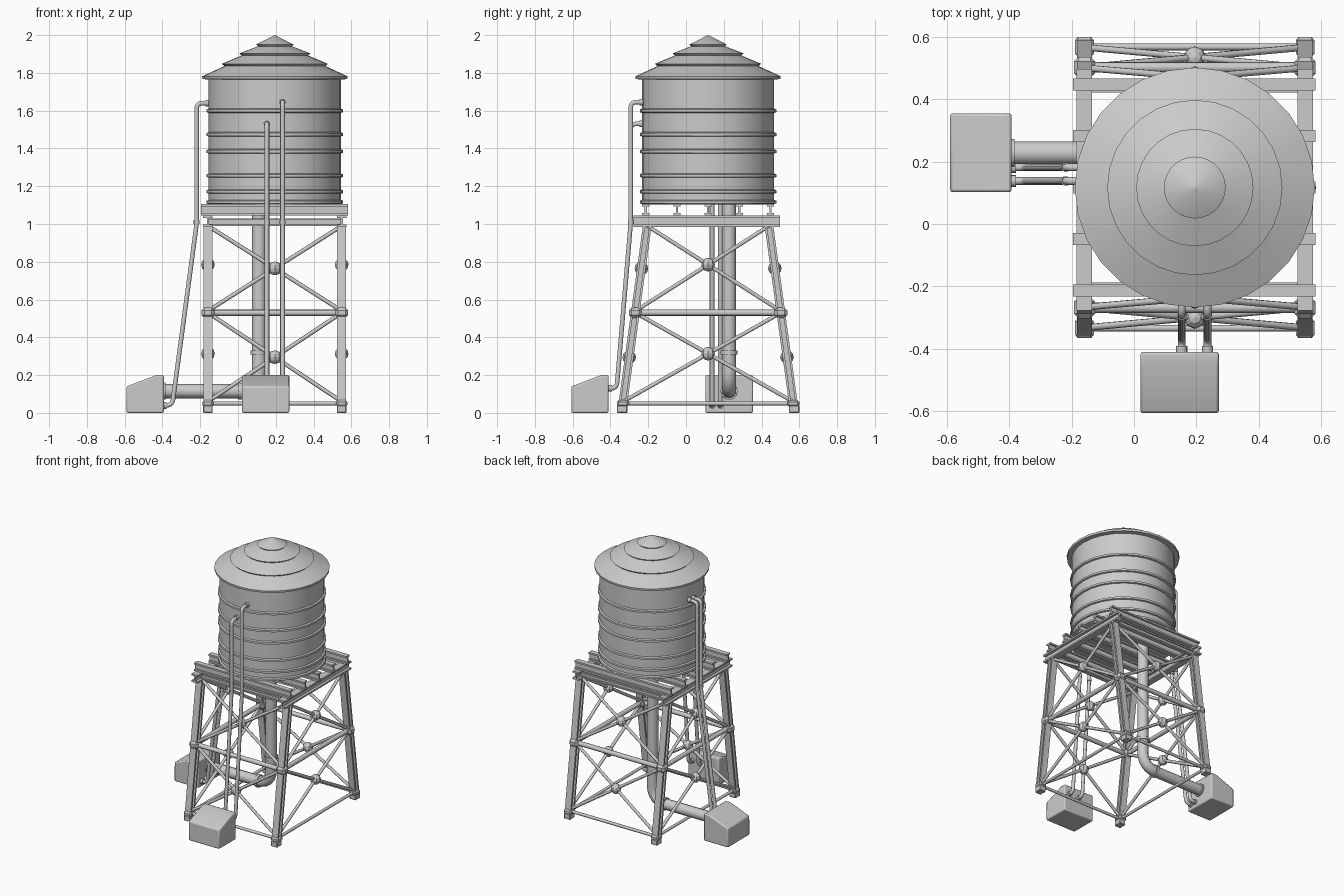
import bpy, bmesh, math
from mathutils import Vector as V

if "Cube" in bpy.data.objects:
    bpy.data.objects.remove(bpy.data.objects["Cube"])

CX, CY = 0.195, 0.117          # tower axis
LEG_X = 0.354                  # half spacing of legs in x


def smooth(ob, angle=35):
    bpy.ops.object.select_all(action='DESELECT')
    ob.select_set(True)
    bpy.context.view_layer.objects.active = ob
    bpy.ops.object.shade_smooth_by_angle(angle=math.radians(angle))
    return ob


def make(name, verts, faces):
    me = bpy.data.meshes.new(name)
    me.from_pydata(verts, [], faces)
    bm = bmesh.new()
    bm.from_mesh(me)
    bmesh.ops.recalc_face_normals(bm, faces=bm.faces)
    bm.to_mesh(me)
    bm.free()
    ob = bpy.data.objects.new(name, me)
    bpy.context.collection.objects.link(ob)
    return ob


def bevel(ob, width, segments=2):
    m = ob.modifiers.new("bevel", 'BEVEL')
    m.width, m.segments = width, segments
    return ob


def loft(name, outline, a, b, u, v):
    """Straight bar whose outline lies in the u, v plane at both ends."""
    n = len(outline)
    verts = [V(p) + V(u) * s + V(v) * t for p in (a, b) for s, t in outline]
    faces = [(i, (i + 1) % n, n + (i + 1) % n, n + i) for i in range(n)]
    return make(name, verts, faces + [tuple(range(n)), tuple(range(n, 2 * n))])


def i_beam(name, a, b, u, v, w, h, t=0.012):
    half = [(w / 2, -h / 2), (w / 2, -h / 2 + t), (t / 2, -h / 2 + t),
            (t / 2, h / 2 - t), (w / 2, h / 2 - t), (w / 2, h / 2)]
    return loft(name, half + [(-s, y) for s, y in reversed(half)], a, b, u, v)


def box(name, c, size, bev=0.01):
    x, y, z = (s / 2 for s in size)
    sq = [(-x, -y), (x, -y), (x, y), (-x, y)]
    c = V(c)
    ob = loft(name, sq, c - V((0, 0, z)), c + V((0, 0, z)), (1, 0, 0), (0, 1, 0))
    return bevel(ob, bev, 1)


def lathe(name, profile, n=28):
    verts = [(CX + r * math.cos(2 * math.pi * i / n), CY + r * math.sin(2 * math.pi * i / n), z)
             for r, z in profile for i in range(n)]
    faces = [(k * n + i, k * n + (i + 1) % n, (k + 1) * n + (i + 1) % n, (k + 1) * n + i)
             for k in range(len(profile) - 1) for i in range(n)]
    last = (len(profile) - 1) * n
    faces += [tuple(range(n)), tuple(range(last, last + n))]
    return smooth(make(name, verts, faces))


def rod(name, a, b, r, n=8):
    a, b = V(a), V(b)
    d = (b - a).normalized()
    u = d.cross(V((0.31, 0.17, 0.93))).normalized()
    ring = [(r * math.cos(2 * math.pi * i / n), r * math.sin(2 * math.pi * i / n)) for i in range(n)]
    return smooth(loft(name, ring, a, b, u, d.cross(u)), 60)


def pipe(name, pts, r, bend):
    """Round pipe along a path with rounded corners."""
    pts = [V(p) for p in pts]
    path = [pts[0]]
    for p, c, q in zip(pts, pts[1:], pts[2:]):
        s, e = c + (p - c).normalized() * bend, c + (q - c).normalized() * bend
        for k in range(7):
            t = k / 6
            w = 2 * t * (1 - t) * 0.9
            k0, k2 = (1 - t) ** 2, t * t
            path.append((s * k0 + c * w + e * k2) / (k0 + w + k2))
    path.append(pts[-1])
    cu = bpy.data.curves.new(name, 'CURVE')
    cu.dimensions = '3D'
    cu.bevel_depth, cu.bevel_resolution, cu.use_fill_caps = r, 3, True
    sp = cu.splines.new('POLY')
    sp.points.add(len(path) - 1)
    for sp_pt, p in zip(sp.points, path):
        sp_pt.co = (*p, 1)
    ob = bpy.data.objects.new(name, cu)
    bpy.context.collection.objects.link(ob)
    bpy.ops.object.select_all(action='DESELECT')
    ob.select_set(True)
    bpy.context.view_layer.objects.active = ob
    bpy.ops.object.convert(target='MESH')
    return smooth(bpy.context.object, 50)


def node(name, c, r=0.036):
    bm = bmesh.new()
    bmesh.ops.create_uvsphere(bm, u_segments=8, v_segments=6, radius=r)
    bmesh.ops.translate(bm, verts=bm.verts, vec=V(c))
    me = bpy.data.meshes.new(name)
    bm.to_mesh(me)
    bm.free()
    bpy.context.collection.objects.link(bpy.data.objects.new(name, me))


# tank wall, hoops and stepped roof
lathe("tank_wall", [(0.35, 1.106), (0.35, 1.78)])
for i, z in enumerate((1.117, 1.172, 1.257, 1.385, 1.475, 1.60)):
    lathe(f"tank_hoop_{i}", [(0.345, z - 0.013), (0.361, z - 0.008),
                             (0.361, z + 0.006), (0.345, z + 0.013)])
lathe("roof", [(0.345, 1.765), (0.383, 1.767), (0.385, 1.782), (0.268, 1.836), (0.281, 1.848),
               (0.176, 1.892), (0.188, 1.903), (0.09, 1.941), (0.099, 1.950), (0.001, 2.0)])

# platform beams
for s in (-1, 1):
    x = CX + s * LEG_X
    i_beam(f"platform_side_beam_{s}", (x, -0.278, 1.015), (x, 0.497, 1.015),
           (1, 0, 0), (0, 0, 1), 0.05, 0.06)
for i in range(5):
    y = -0.213 + i * 0.165
    i_beam(f"platform_cross_beam_{i}", (-0.195, y, 1.075), (0.582, y, 1.075),
           (0, 1, 0), (0, 0, 1), 0.038, 0.06)


def leg_point(sx, sy, z):
    return V((CX + sx * LEG_X, CY + sy * (0.458 - 0.137 * z), z))


# legs with feet and joints
for sx in (-1, 1):
    for sy in (-1, 1):
        tag = f"{'left' if sx < 0 else 'right'}_{'front' if sy < 0 else 'back'}"
        i_beam(f"{tag}_leg", leg_point(sx, sy, 0), leg_point(sx, sy, 0.99),
               (1, 0, 0), (0, 1, 0), 0.048, 0.046)
        p = leg_point(sx, sy, 0.02)
        box(f"{tag}_foot", p, (0.05, 0.056, 0.04), 0.004)
        box(f"{tag}_base_joint", leg_point(sx, sy, 0.05), (0.06, 0.064, 0.036))
        box(f"{tag}_mid_joint", leg_point(sx, sy, 0.53), (0.068, 0.068, 0.055), 0.015)

# bracing on the four sides
corners = [(-1, -1), (1, -1), (1, 1), (-1, 1)]
for i, a in enumerate(corners):
    b = corners[(i + 1) % 4]
    for z, r in ((0.05, 0.011), (0.53, 0.017)):
        rod(f"brace_bar_{i}_{z}", leg_point(*a, z), leg_point(*b, z), r)
    for lo, hi in ((0.06, 0.53), (0.54, 0.99)):
        p, q = leg_point(*a, lo), leg_point(*b, hi)
        rod(f"brace_diagonal_a_{i}_{lo}", p, q, 0.011)
        rod(f"brace_diagonal_b_{i}_{lo}", leg_point(*b, lo), leg_point(*a, hi), 0.011)
        # crossing point of the two diagonals
        w0 = (leg_point(*b, lo) - leg_point(*a, lo)).length
        w1 = (leg_point(*b, hi) - leg_point(*a, hi)).length
        node(f"brace_node_{i}_{lo}", p.lerp(q, w0 / (w0 + w1)))
for sy in (-1, 1):
    p, q = leg_point(-1, sy, 1.01), leg_point(1, sy, 1.01)
    i_beam(f"top_tie_{sy}", p, q, (0, 1, 0), (0, 0, 1), 0.03, 0.04, 0.01)

# pump housings with sloping tops
house = [(0, 0), (0.197, 0), (0.197, 0.14), (0.04, 0.2), (0, 0.2)]
smooth(bevel(loft("left_pump_box", house, (-0.393, 0.102, 0), (-0.393, 0.355, 0),
                  (-1, 0, 0), (0, 0, 1)), 0.008))
smooth(bevel(loft("front_pump_box", house, (0.021, -0.41, 0), (0.272, -0.41, 0),
                  (0, -1, 0), (0, 0, 1)), 0.008))

# main drain pipe with flanges
MX, MY, MZ = 0.112, 0.228, 0.115
pipe("main_pipe", [(MX, MY, 1.11), (MX, MY, MZ), (-0.4, MY, MZ)], 0.038, 0.11)
rod("main_flange_upper", (MX, MY, 0.31), (MX, MY, 0.33), 0.045, 16)
rod("main_flange_side", (0.0, MY, MZ), (0.02, MY, MZ), 0.045, 16)
rod("main_flange_box", (-0.395, MY, MZ), (-0.383, MY, MZ), 0.046, 16)

# thin feed pipes from the front box
for i, (x, top) in enumerate(((0.153, 1.53), (0.236, 1.645))):
    pipe(f"front_feed_pipe_{i}", [(x, -0.22, top), (x, -0.293, top), (x, -0.293, 1.0),
                                  (x, -0.367, 0.13), (x, -0.42, 0.13)], 0.0125, 0.03)
    rod(f"front_feed_collar_{i}", (x, -0.225, top), (x, -0.247, top), 0.018)
    rod(f"front_feed_coupling_{i}", (x, -0.293, 1.0), (x, -0.293, 1.02), 0.016)
    rod(f"front_feed_box_collar_{i}", (x, -0.41, 0.13), (x, -0.392, 0.13), 0.019)

# thin feed pipes from the left box
for i, y in enumerate((0.138, 0.182)):
    pipe(f"left_feed_pipe_{i}", [(-0.14, y, 1.64), (-0.219, y, 1.64), (-0.219, y, 1.0),
                                 (-0.348, y, 0.04), (-0.4, y, 0.04)], 0.0125, 0.03)
    rod(f"left_feed_collar_{i}", (-0.15, y, 1.64), (-0.172, y, 1.64), 0.018)
    rod(f"left_feed_coupling_{i}", (-0.219, y, 1.0), (-0.219, y, 1.02), 0.016)
    rod(f"left_feed_box_collar_{i}", (-0.395, y, 0.04), (-0.378, y, 0.04), 0.019)
